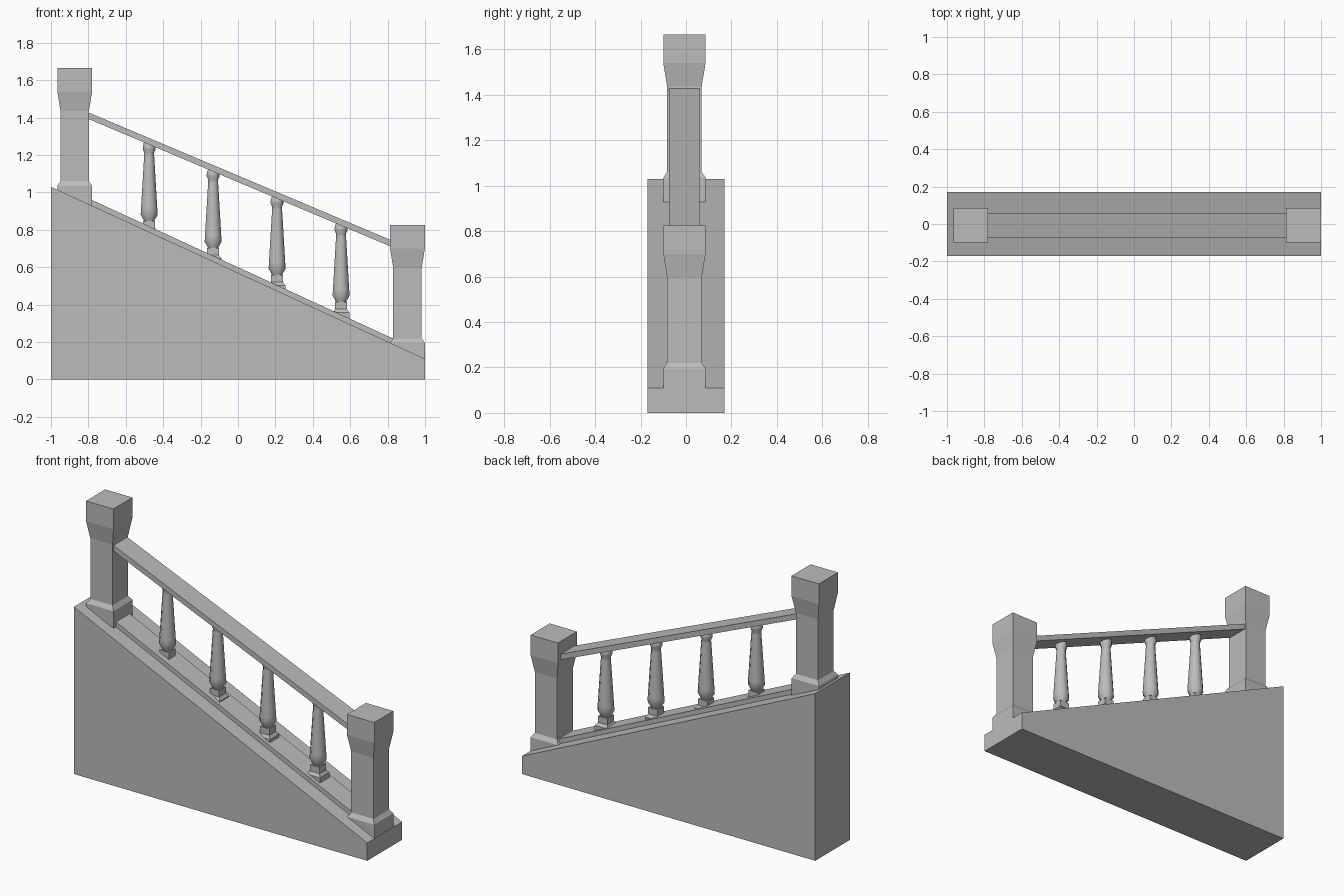
import bpy, bmesh, math

if "Cube" in bpy.data.objects:
    bpy.data.objects.remove(bpy.data.objects["Cube"], do_unlink=True)

stone = bpy.data.materials.new("grey stone")
stone.use_nodes = True
GREY = (0.5, 0.5, 0.5, 1)
stone.diffuse_color = GREY
stone.node_tree.nodes["Principled BSDF"].inputs["Base Color"].default_value = GREY

CENTRE_Y = -0.007


def slope(x):
    return 0.57 - 0.46 * x


def rail_under(x):
    return 1.055 - 0.422 * x


def finish(bm, name):
    bmesh.ops.recalc_face_normals(bm, faces=bm.faces)
    mesh = bpy.data.meshes.new(name)
    bm.to_mesh(mesh)
    bm.free()
    mesh.materials.append(stone)
    obj = bpy.data.objects.new(name, mesh)
    bpy.context.collection.objects.link(obj)
    return obj


def side_prism(name, outline, y0, y1):
    """Extrude an x-z outline across the width."""
    bm = bmesh.new()
    face = bm.faces.new([bm.verts.new((x, y0, z)) for x, z in outline])
    ext = bmesh.ops.extrude_face_region(bm, geom=[face])["geom"]
    verts = [v for v in ext if isinstance(v, bmesh.types.BMVert)]
    bmesh.ops.translate(bm, verts=verts, vec=(0, y1 - y0, 0))
    return finish(bm, name)


def stack(bm, x, profile, sides):
    """Skin rings of (apothem or radius, z) into a closed column."""
    rings = []
    for r, z in profile:
        if sides == 4:
            r *= math.sqrt(2)
        angles = [2 * math.pi * (i + 0.5) / sides for i in range(sides)]
        rings.append([bm.verts.new((x + r * math.cos(a), CENTRE_Y + r * math.sin(a), z))
                      for a in angles])
    for low, high in zip(rings, rings[1:]):
        for i in range(sides):
            j = (i + 1) % sides
            bm.faces.new((low[i], low[j], high[j], high[i]))
    bm.faces.new(rings[0])
    bm.faces.new(rings[-1])


# Sloping wall and the low curb along it
side_prism("sloped_wall", [(-1, 0), (1, 0), (1, slope(1)), (-1, slope(-1))], -0.17, 0.17)
a, b = -0.87, 0.9
side_prism("curb", [(a, slope(a) - 0.02), (b, slope(b) - 0.02),
                    (b, slope(b) + 0.03), (a, slope(a) + 0.03)],
           CENTRE_Y - 0.067, CENTRE_Y + 0.067)

# Handrail
side_prism("handrail", [(a, rail_under(a)), (b, rail_under(b)),
                        (b, rail_under(b) + 0.035), (a, rail_under(a) + 0.035)],
           CENTRE_Y - 0.067, CENTRE_Y + 0.067)

# Newel posts, heights measured down from the cap
POST = [(0.093, -0.74), (0.093, -0.63), (0.076, -0.605),
        (0.076, -0.23), (0.093, -0.125), (0.093, 0)]
for name, x, top in (("upper_post", -0.873, 1.665), ("lower_post", 0.906, 0.825)):
    bm = bmesh.new()
    stack(bm, x, [(r, top + h) for r, h in POST], 4)
    finish(bm, name)

# Balusters: turned shaft on a flared square foot
SHAFT = [(0.03, -0.412), (0.032, -0.402), (0.049, -0.375), (0.047, -0.34),
         (0.029, -0.06), (0.028, -0.045), (0.037, -0.025), (0.037, -0.012), (0.03, 0.012)]
FOOT = [(0.045, -0.52), (0.045, -0.465), (0.032, -0.447), (0.032, -0.408)]
for i in range(4):
    x = -0.475 + 0.342 * i
    top = rail_under(x)
    bm = bmesh.new()
    stack(bm, x, [(r, top + h) for r, h in SHAFT], 8)
    shaft = finish(bm, f"baluster_shaft_{i + 1}")
    bpy.ops.object.select_all(action="DESELECT")
    shaft.select_set(True)
    bpy.context.view_layer.objects.active = shaft
    bpy.ops.object.shade_smooth_by_angle(angle=math.radians(50))
    bm = bmesh.new()
    stack(bm, x, [(r, top + h) for r, h in FOOT], 4)
    finish(bm, f"baluster_foot_{i + 1}")
